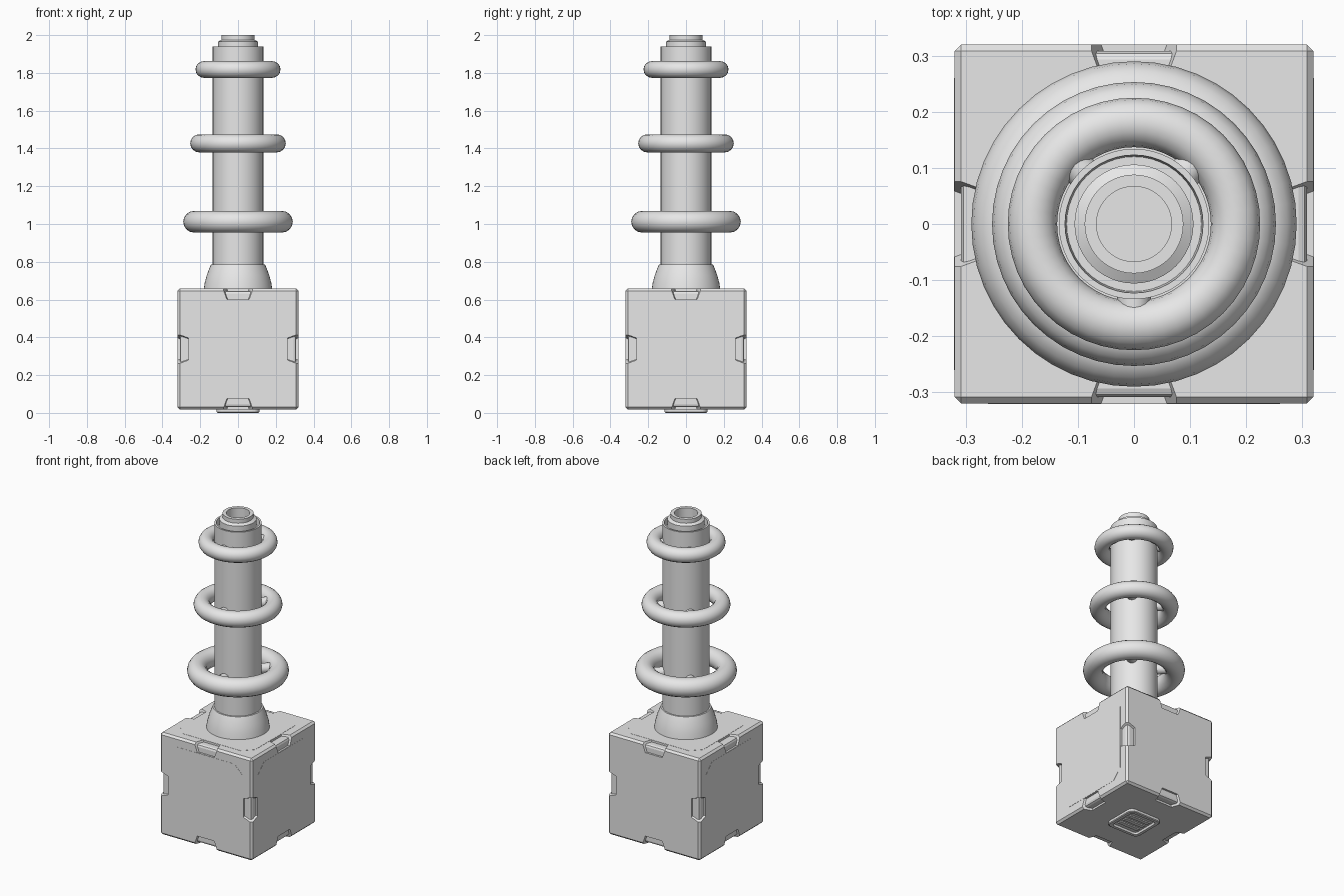
import bpy, bmesh, math
from mathutils import Matrix, Vector

if "Cube" in bpy.data.objects:
    bpy.data.objects.remove(bpy.data.objects["Cube"])

CZ, HALF = 0.338, 0.32          # cube centre height and half size

grey = bpy.data.materials.new("light_grey")
grey.diffuse_color = (0.8, 0.8, 0.8, 1)
grey.use_nodes = True
grey.node_tree.nodes["Principled BSDF"].inputs["Base Color"].default_value = grey.diffuse_color


def finish(name, bm, smooth=None):
    bmesh.ops.recalc_face_normals(bm, faces=bm.faces)
    me = bpy.data.meshes.new(name)
    bm.to_mesh(me)
    bm.free()
    me.materials.append(grey)
    ob = bpy.data.objects.new(name, me)
    bpy.context.collection.objects.link(ob)
    if smooth:
        bpy.ops.object.select_all(action='DESELECT')
        ob.select_set(True)
        bpy.context.view_layer.objects.active = ob
        bpy.ops.object.shade_smooth_by_angle(angle=math.radians(smooth))
    return ob


def box(name, half, centre, bevel, segments=1):
    bm = bmesh.new()
    bmesh.ops.create_cube(bm, size=2, matrix=Matrix.Translation(centre) @ Matrix.Diagonal((*half, 1)))
    if bevel:
        bmesh.ops.bevel(bm, geom=bm.edges[:], offset=bevel, segments=segments,
                        profile=0.5, affect='EDGES')
    return finish(name, bm)


def lathe(bm, profile, n):
    rings = [[bm.verts.new((r * math.cos(2 * math.pi * i / n), r * math.sin(2 * math.pi * i / n), z))
              for i in range(n)] for r, z in profile]
    for a, b in zip(rings, rings[1:]):
        for i in range(n):
            j = (i + 1) % n
            bm.faces.new((a[i], a[j], b[j], b[i]))
    return rings


def prism(bm, outline, depth0, depth1, place):
    """Extrude a 2D outline between two depths; place maps (u, v, d) to 3D."""
    lo = [bm.verts.new(place(u, v, depth0)) for u, v in outline]
    hi = [bm.verts.new(place(u, v, depth1)) for u, v in outline]
    bm.faces.new(lo)
    bm.faces.new(hi)
    for i in range(len(lo)):
        j = (i + 1) % len(lo)
        bm.faces.new((lo[i], lo[j], hi[j], hi[i]))


# Cube: inner core, and outer shell with a tapered notch in the middle of each edge
core = box("cube_core", (0.308,) * 3, (0, 0, CZ), 0.015, 2)
shell = box("cube_corner_shell", (HALF,) * 3, (0, 0, CZ), 0.012)

bm = bmesh.new()
for axis in range(3):
    for sa in (-1, 1):
        for sb in (-1, 1):
            ends = []
            for sw in (-1, 1):
                ring = []
                for a, b in ((0.262, 0.262), (0.36, 0.262), (0.36, 0.36), (0.262, 0.36)):
                    w = 0.058 + 0.022 * (a + b - 0.58) / 0.06
                    p = [0, 0, 0]
                    p[axis], p[(axis + 1) % 3], p[(axis + 2) % 3] = sw * w, sa * a, sb * b
                    ring.append(bm.verts.new((p[0], p[1], p[2] + CZ)))
                ends.append(ring)
                bm.faces.new(ring)
            for i in range(4):
                j = (i + 1) % 4
                bm.faces.new((ends[0][i], ends[0][j], ends[1][j], ends[1][i]))
cutter = finish("notch_cutter", bm)
cutter.hide_render = True
mod = shell.modifiers.new("notches", 'BOOLEAN')
mod.operation, mod.solver, mod.object = 'DIFFERENCE', 'EXACT', cutter
bpy.context.view_layer.objects.active = shell
bpy.ops.object.modifier_apply(modifier=mod.name)
bpy.data.objects.remove(cutter)

# Thin clipped-corner panels on front, sides and top
octagon = [(s * a, t * b) for s, t, pts in (
    (1, 1, ((0.26, 0.2), (0.2, 0.26))), (-1, 1, ((0.2, 0.26), (0.26, 0.2))),
    (-1, -1, ((0.26, 0.2), (0.2, 0.26))), (1, -1, ((0.2, 0.26), (0.26, 0.2)))) for a, b in pts]
bm = bmesh.new()
for place in (lambda u, v, d: (u, -d, CZ + v), lambda u, v, d: (d, u, CZ + v),
              lambda u, v, d: (-d, u, CZ + v), lambda u, v, d: (u, v, CZ + d)):
    prism(bm, octagon, HALF - 0.004, HALF + 0.001, place)
finish("cube_face_panels", bm)

# Rounded square foot with a recessed, slatted underside
bm = bmesh.new()


def rounded(h, r):
    return [(sx * (h - r) + r * math.cos(t), sy * (h - r) + r * math.sin(t))
            for k, (sx, sy) in enumerate(((1, 1), (-1, 1), (-1, -1), (1, -1)))
            for t in [math.pi / 2 * (k + s / 4) for s in range(5)]]


loops = [[bm.verts.new((x, y, z)) for x, y in rounded(h, r)]
         for h, r, z in ((0.113, 0.035, 0.03), (0.113, 0.035, 0.004), (0.108, 0.03, 0),
                         (0.09, 0.02, 0), (0.086, 0.018, 0.012))]
for a, b in zip(loops, loops[1:]):
    for i in range(len(a)):
        j = (i + 1) % len(a)
        bm.faces.new((a[i], a[j], b[j], b[i]))
bm.faces.new(loops[0])
bm.faces.new(loops[-1])
finish("foot_frame", bm)
for k in (-1, 0, 1):
    box("foot_slat", (0.07, 0.012, 0.005), (0, k * 0.045, 0.01), 0)

# Flared collar and hollow stepped tube
bm = bmesh.new()
lathe(bm, [(0.182, 0.65), (0.176, 0.69), (0.165, 0.73), (0.15, 0.77), (0.143, 0.785), (0.13, 0.785)], 48)
finish("collar", bm, 30)
bm = bmesh.new()
rings = lathe(bm, [(0.134, 0.66), (0.134, 1.94), (0.123, 1.94), (0.12, 1.9), (0.106, 1.9),
                   (0.106, 1.965), (0.088, 1.975), (0.088, 2.0), (0.067, 2.0), (0.067, 0.665)], 48)
bm.faces.new(rings[-1])
finish("stepped_tube", bm, 30)

# Three rings, each held by three pegs
for label, z, outer, minor in (("lower", 1.012, 0.29, 0.057), ("middle", 1.427, 0.253, 0.048),
                               ("upper", 1.818, 0.225, 0.044)):
    major = outer - minor
    bm = bmesh.new()
    lathe(bm, [(major + minor * math.cos(2 * math.pi * k / 16), z + minor * math.sin(2 * math.pi * k / 16))
               for k in range(17)], 48)
    bmesh.ops.remove_doubles(bm, verts=bm.verts[:], dist=1e-5)
    finish(label + "_ring", bm, 40)
    bm = bmesh.new()
    for deg in (-90, 45, 135):
        a = math.radians(deg)
        d = Vector((math.cos(a), math.sin(a), 0))
        mat = (Matrix.Translation(d * (0.11 + major) / 2 + Vector((0, 0, z)))
               @ d.to_track_quat('Z', 'Y').to_matrix().to_4x4())
        bmesh.ops.create_cone(bm, cap_ends=True, segments=16, radius1=0.03, radius2=0.03,
                              depth=major - 0.11, matrix=mat)
    finish(label + "_ring_pegs", bm, 40)
